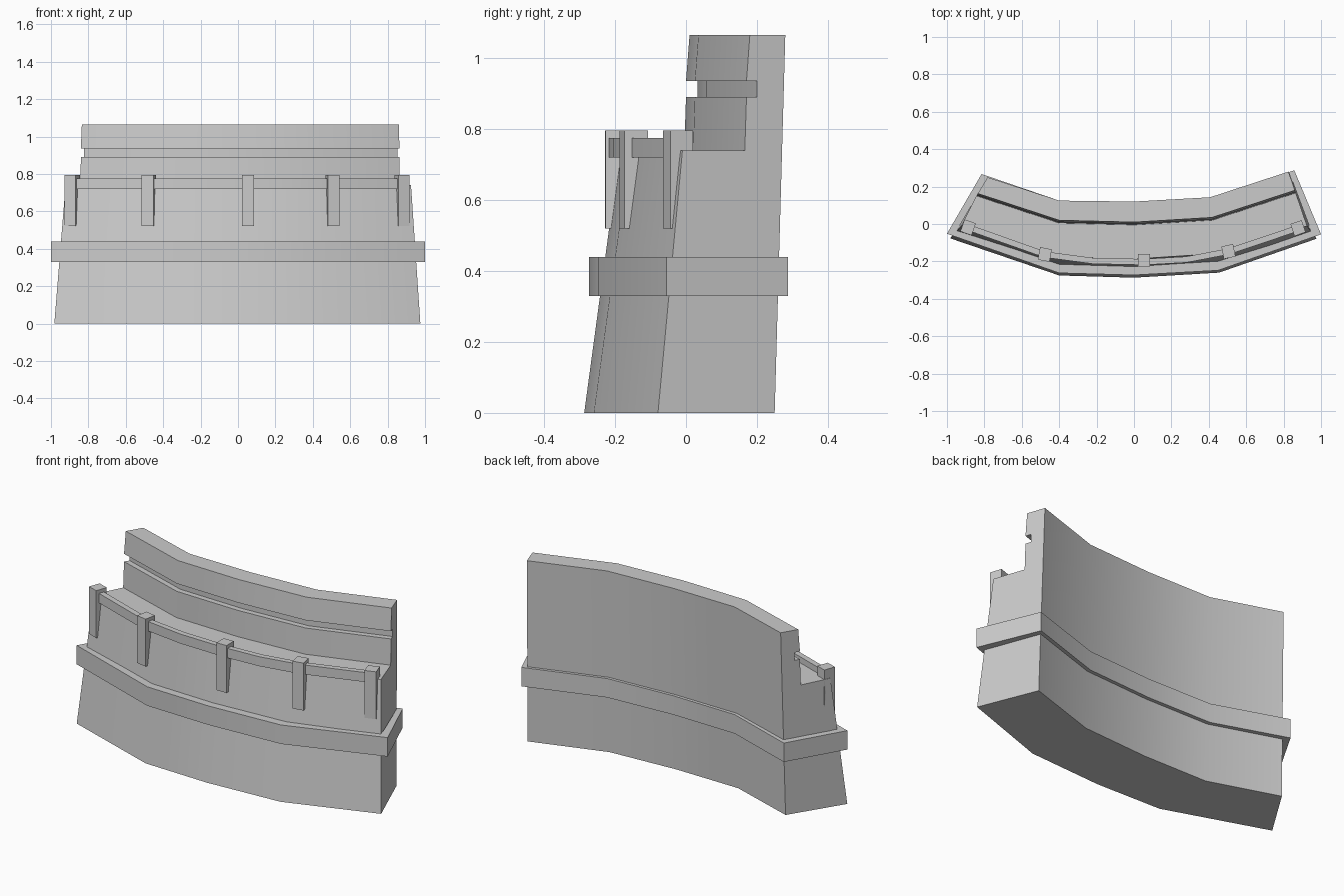
import bpy, bmesh
from mathutils import Vector, Matrix
from math import atan2

if "Cube" in bpy.data.objects:
    bpy.data.objects.remove(bpy.data.objects["Cube"])

# Plan curves at five stations, left to right
FRONT_BASE = [(-.982, -.077), (-.4, -.275), (0, -.287), (.455, -.26), (.975, -.079)]
FRONT_WALK = [(-.922, -.008), (-.4, -.175), (0, -.187), (.445, -.158), (.925, -.01)]
PARAPET = [(-.835, .163), (-.4, .02), (0, .01), (.417, .035), (.86, .18)]
BACK_TOP = [(-.783, .25), (-.4, .125), (0, .12), (.407, .143), (.826, .28)]
BACK_BASE = [(-.795, .222), (-.4, .092), (0, .087), (.412, .112), (.842, .25)]
BAND_FRONT = [(-1, -.052), (-.4, -.262), (0, -.273), (.45, -.248), (1, -.055)]
BAND_BACK = [(-.815, .267), (-.4, .125), (0, .118), (.408, .142), (.857, .287)]


def loft(name, sections, loop=False):
    """Skin a series of closed cross-sections."""
    bm = bmesh.new()
    rings = [[bm.verts.new(p) for p in s] for s in sections]
    pairs = list(zip(rings, rings[1:]))
    if loop:
        pairs.append((rings[-1], rings[0]))
    for a, b in pairs:
        for i in range(len(a)):
            j = (i + 1) % len(a)
            bm.faces.new((a[i], a[j], b[j], b[i]))
    if not loop:
        bm.faces.new(rings[0])
        bm.faces.new(rings[-1])
    return finish(name, bm)


def finish(name, bm):
    bmesh.ops.recalc_face_normals(bm, faces=bm.faces[:])
    me = bpy.data.meshes.new(name)
    bm.to_mesh(me)
    bm.free()
    ob = bpy.data.objects.new(name, me)
    bpy.context.collection.objects.link(ob)
    return ob


def at(p, z):
    return Vector((p[0], p[1], z))


# Wall body with walkway step and grooved parapet
sections = []
for f0, f1, p, b1, b0 in zip(FRONT_BASE, FRONT_WALK, PARAPET, BACK_TOP, BACK_BASE):
    n = (Vector(b1) - Vector(p)).normalized()
    low, mid, deep = Vector(p) - n * .015, Vector(p) - n * .01, Vector(p) + n * .022
    sections.append([at(f0, 0), at(f1, .74), at(low, .74), at(mid, .89),
                     at(deep, .89), at(deep, .935), at(mid, .935),
                     at(p, 1.065), at(b1, 1.065), at(b0, 0)])
loft("wall_body", sections)

# Projecting band wrapping the whole wall
outer = BAND_FRONT + BAND_BACK[::-1]
lows = FRONT_BASE + BACK_BASE[::-1]
highs = FRONT_WALK + BACK_TOP[::-1]
inner = []
for k in range(10):
    p = Vector(lows[k]).lerp(Vector(highs[k]), .5)
    q = Vector(lows[9 - k]).lerp(Vector(highs[9 - k]), .5)
    inner.append(p.lerp(q, .12))
loft("band", [[at(o, .33), at(o, .44), at(i, .44), at(i, .33)]
              for o, i in zip(outer, inner)], loop=True)

# Rail posts on the walkway edge
POSTS = [(-.887, -.018), (-.477, -.163), (.053, -.194), (.505, -.147), (.877, -.022)]
for k, (x, y) in enumerate(POSTS):
    a, b = POSTS[max(k - 1, 0)], POSTS[min(k + 1, 4)]
    bm = bmesh.new()
    m = (Matrix.Translation((x, y, .658))
         @ Matrix.Rotation(atan2(b[1] - a[1], b[0] - a[0]), 4, 'Z')
         @ Matrix.Diagonal((.064, .068, .275, 1)))
    bmesh.ops.create_cube(bm, size=1, matrix=m)
    finish(f"rail_post_{k + 1}", bm)

# Rail following the walkway edge
RAIL = [(-.887, -.018), (-.477, -.163), (-.22, -.197), (.053, -.203),
        (.28, -.19), (.505, -.147), (.877, -.022)]
sections = []
for k, p in enumerate(RAIL):
    t = (Vector(RAIL[min(k + 1, 6)]) - Vector(RAIL[max(k - 1, 0)])).normalized()
    n = Vector((-t.y, t.x)) * .016
    a, b = Vector(p) - n, Vector(p) + n
    sections.append([at(a, .72), at(a, .775), at(b, .775), at(b, .72)])
loft("rail", sections)

# Smooth curve, sharp corners
bpy.ops.object.select_all(action='DESELECT')
for ob in bpy.context.collection.objects:
    ob.select_set(True)
    bpy.context.view_layer.objects.active = ob
bpy.ops.object.shade_smooth_by_angle(angle=.52)
